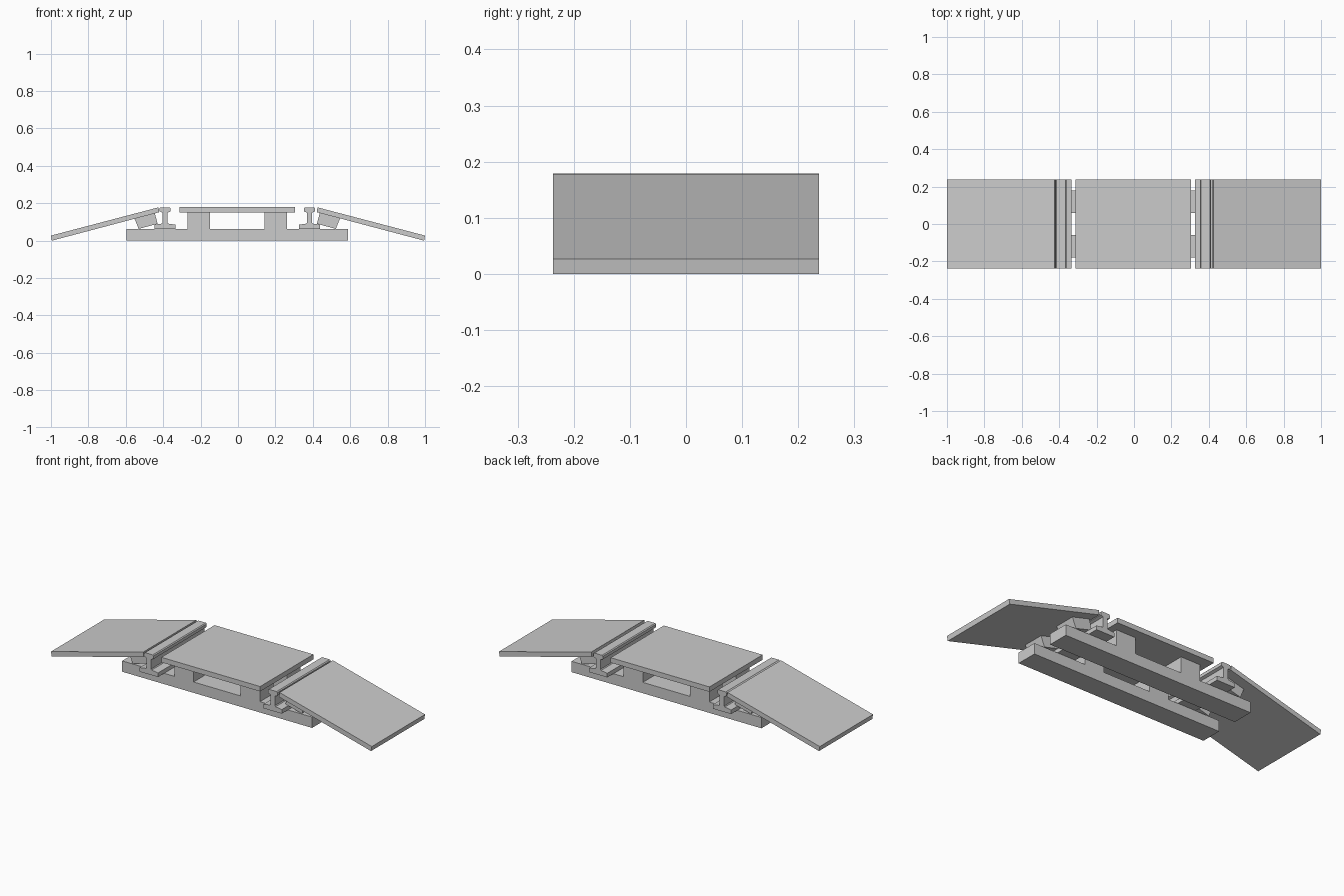
import bpy, bmesh

if "Cube" in bpy.data.objects:
    bpy.data.objects.remove(bpy.data.objects["Cube"])

HALF_W = 0.237          # half width of decks, ramps and rails
LANES = (-0.12, 0.12)   # centre lines of the two lower beams
SHIFT = -0.004          # the middle assembly sits slightly off centre


def extrude(name, profile, y0, y1, bevel=0.0):
    """Extrude an x-z profile along y into a solid."""
    bm = bmesh.new()
    a = [bm.verts.new((x, y0, z)) for x, z in profile]
    b = [bm.verts.new((x, y1, z)) for x, z in profile]
    n = len(profile)
    bm.faces.new(a)
    bm.faces.new(b[::-1])
    for i in range(n):
        j = (i + 1) % n
        bm.faces.new((a[j], a[i], b[i], b[j]))
    bmesh.ops.recalc_face_normals(bm, faces=bm.faces[:])
    me = bpy.data.meshes.new(name)
    bm.to_mesh(me)
    bm.free()
    ob = bpy.data.objects.new(name, me)
    bpy.context.collection.objects.link(ob)
    if bevel:
        m = ob.modifiers.new("edge_bevel", 'BEVEL')
        m.width, m.segments = bevel, 1
    return ob


def rect(x0, x1, z0, z1):
    return [(x0, z0), (x1, z0), (x1, z1), (x0, z1)]


def placed(points, side, shift=SHIFT):
    return [(side * x + shift, z) for x, z in points]


# Base beams
for y in LANES:
    extrude("base_beam", placed(rect(-0.592, 0.592, 0, 0.061), 1), y - 0.06, y + 0.06)

# Centre deck
extrude("centre_deck", placed(rect(-0.308, 0.308, 0.151, 0.179), 1), -HALF_W, HALF_W)

# Rail half section: foot, web and head
half = [(0.057, 0.062), (0.057, 0.085), (0.018, 0.091), (0.014, 0.096),
        (0.014, 0.150), (0.029, 0.156), (0.029, 0.173), (0.024, 0.178)]
rail = [(0.386 + x, z) for x, z in half] + [(0.386 - x, z) for x, z in reversed(half)]

# Ramp plate and the tilted block below it
ramp = [(0.421, 0.152), (0.995, 0.0), (1.0, 0.027), (0.425, 0.178)]
tilted = [(0.527, 0.063), (0.426, 0.090), (0.441, 0.148), (0.550, 0.119)]

for side, label in ((1, "right"), (-1, "left")):
    extrude(label + "_rail", placed(rail, side), -HALF_W, HALF_W)
    extrude(label + "_ramp", placed(ramp, side, 0), -HALF_W, HALF_W)
    for y in LANES:
        extrude(label + "_ramp_block", placed(tilted, side), y - 0.06, y + 0.06)
        extrude(label + "_deck_block", placed(rect(0.147, 0.267, 0.06, 0.152), side),
                y - 0.06, y + 0.06)
